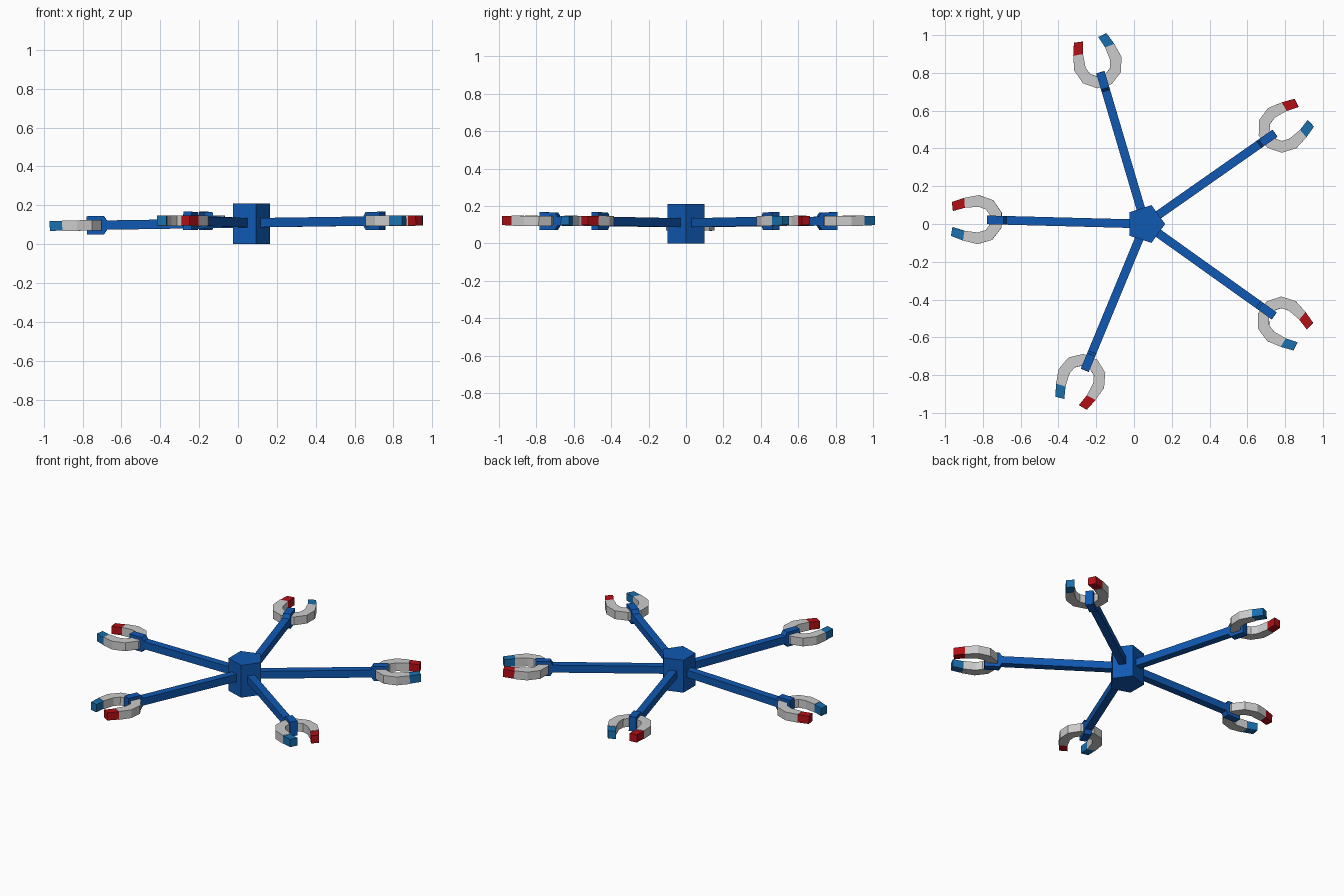
import bpy, bmesh
from math import sin, cos, radians, pi
from mathutils import Matrix

if "Cube" in bpy.data.objects:
    bpy.data.objects.remove(bpy.data.objects["Cube"])

HUB_X, ARM_Z = 0.06, 0.11


def material(name, rgb):
    m = bpy.data.materials.new(name)
    m.diffuse_color = (*rgb, 1)
    m.use_nodes = True
    m.node_tree.nodes["Principled BSDF"].inputs["Base Color"].default_value = m.diffuse_color
    return m


BLUE = material("blue", (0.005, 0.10, 0.45))
RED = material("red", (0.45, 0.005, 0.008))
CYAN = material("light_blue", (0.01, 0.16, 0.42))


def prism(name, outline, depth, mat=None, matrix=Matrix()):
    """Extrude a closed 2D outline symmetrically along local z."""
    bm = bmesh.new()
    face = bm.faces.new([bm.verts.new((x, y, -depth / 2)) for x, y in outline])
    new = bmesh.ops.extrude_face_region(bm, geom=[face])["geom"]
    bmesh.ops.translate(bm, vec=(0, 0, depth),
                        verts=[v for v in new if isinstance(v, bmesh.types.BMVert)])
    bm.transform(matrix)
    bmesh.ops.recalc_face_normals(bm, faces=bm.faces)
    mesh = bpy.data.meshes.new(name)
    bm.to_mesh(mesh)
    bm.free()
    ob = bpy.data.objects.new(name, mesh)
    bpy.context.collection.objects.link(ob)
    if mat:
        mesh.materials.append(mat)
    return ob


# Five-sided hub
pentagon = [(0.105 * cos(2 * pi * i / 5), 0.105 * sin(2 * pi * i / 5)) for i in range(5)]
prism("hub", pentagon, 0.21, BLUE, Matrix.Translation((HUB_X, 0, 0.105)))

# Arm side profile (distance, height), flaring into a wrist
half = [(0.04, 0.024), (0.735, 0.024), (0.75, 0.047), (0.838, 0.047)]
arm_profile = half + [(r, -h) for r, h in reversed(half)]

# Horseshoe claw outline: decagonal bend, ends carry the tips
CX, R_OUT, R_IN = 0.885, 0.13, 0.068
tip_base = [(0.962, 0.113), (0.957, 0.061)]
tip_end = [(1.027, 0.090), (1.02, 0.042)]


def bend(radius):
    return [(CX + radius * cos(radians(a)), radius * sin(radians(a)))
            for a in range(90, 271, 36)]


def flip(points):
    return [(r, -s) for r, s in points]


outer = [tip_base[0]] + bend(R_OUT) + flip(tip_base[:1])
inner = [tip_base[1]] + bend(R_IN) + flip(tip_base[1:])
claw_outline = outer + inner[::-1]
tip_outline = tip_base + tip_end[::-1]

# Five arms: heading, tilt, side of the red tip
arms = [(35, 0.7, 1), (106.5, 0.7, 1), (178.5, -0.9, -1), (247.5, 0.7, 1), (324.5, 0.7, 1)]
for n, (heading, tilt, side) in enumerate(arms, 1):
    m = (Matrix.Translation((HUB_X, 0, ARM_Z))
         @ Matrix.Rotation(radians(heading), 4, 'Z')
         @ Matrix.Rotation(radians(-tilt), 4, 'Y'))
    prism(f"arm_{n}", arm_profile, 0.046, BLUE, m @ Matrix.Rotation(pi / 2, 4, 'X'))
    prism(f"claw_{n}", claw_outline, 0.054, None, m)
    for name, mat, s in (("red_tip", RED, side), ("blue_tip", CYAN, -side)):
        prism(f"{name}_{n}", [(r, v * s) for r, v in tip_outline], 0.05, mat, m)
